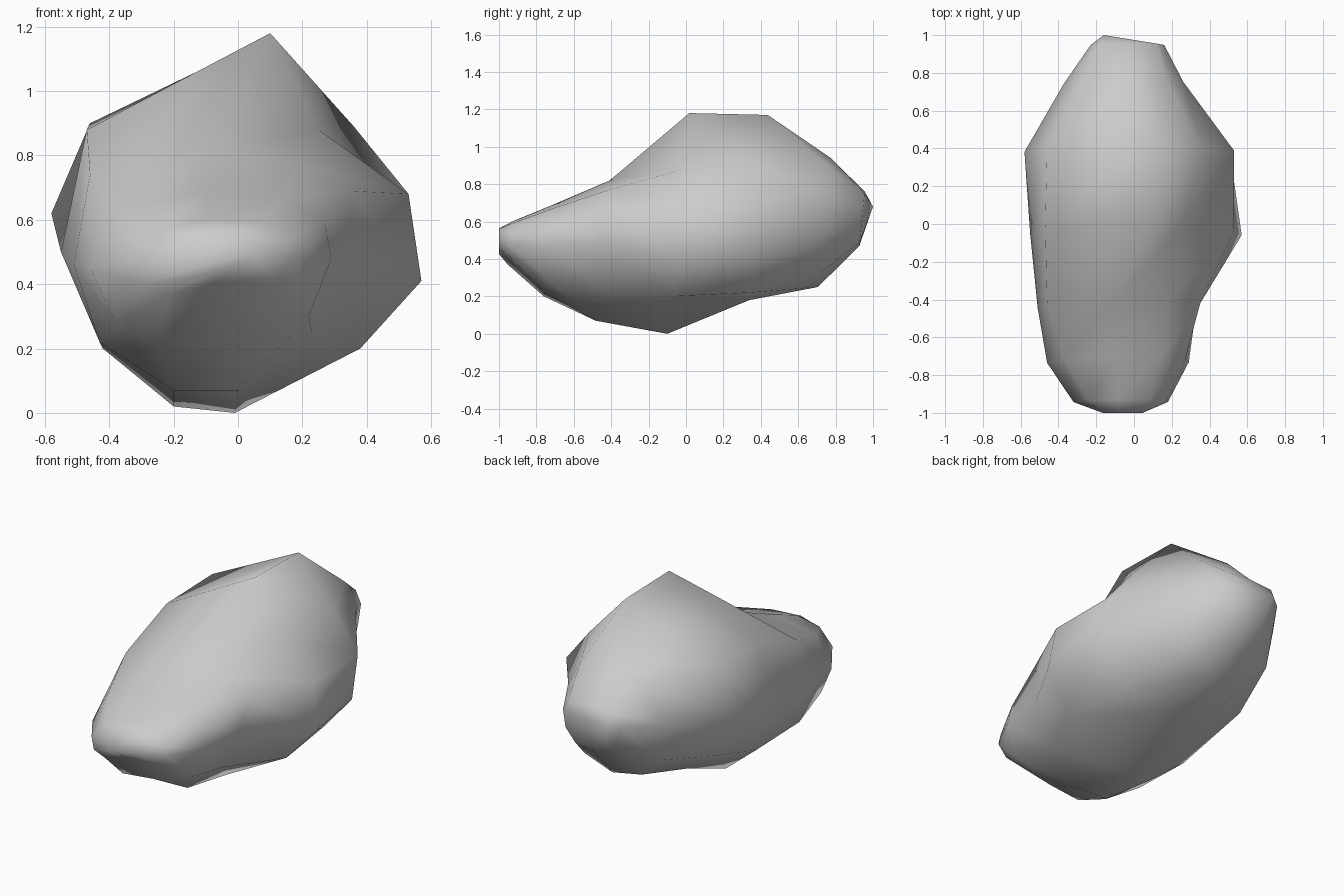
import bpy, bmesh

# Cross-sections front to back as (x, z), clockwise from the top
LEAN = .10  # sections tip backward with height
YS = [-.93, -.72, -.43, -.04, .38, .74, .94]
SECTIONS = [
    [(-.09, .60), (.08, .59), (.17, .54), (.18, .48), (.12, .42), (-.08, .40), (-.22, .37), (-.30, .40), (-.32, .47), (-.24, .57)],
    [(-.10, .69), (.14, .67), (.27, .59), (.29, .48), (.22, .30), (-.04, .22), (-.24, .20), (-.38, .28), (-.46, .45), (-.37, .63)],
    [(-.10, .82), (.18, .77), (.35, .69), (.33, .48), (.23, .25), (.00, .07), (-.20, .07), (-.43, .22), (-.51, .46), (-.46, .74)],
    [(.10, 1.18), (.25, .88), (.53, .68), (.57, .41), (.38, .20), (-.01, .00), (-.20, .02), (-.42, .20), (-.55, .50), (-.47, .88)],
    [(.10, 1.17), (.36, .89), (.53, .68), (.51, .42), (.34, .22), (.02, .18), (-.25, .20), (-.46, .34), (-.58, .62), (-.46, .90)],
    [(-.02, .94), (.17, .89), (.26, .74), (.26, .52), (.18, .32), (.00, .25), (-.20, .29), (-.34, .42), (-.37, .65), (-.26, .87)],
    [(-.03, .76), (.12, .75), (.16, .68), (.15, .57), (.09, .49), (-.03, .47), (-.13, .50), (-.19, .57), (-.23, .67), (-.18, .75)],
]

# Boulder: loft the sections into one closed skin
bm = bmesh.new()
rings = [[bm.verts.new((x, y + LEAN * (z - .6), z)) for x, z in pts]
         for y, pts in zip(YS, SECTIONS)]

# Blunt nose: a shrunken, flat copy of the first section
nose = [bm.verts.new((-.06 + (x + .07) * .42, -1, .495 + (z - .485) * .6))
        for x, z in SECTIONS[0]]
rings.insert(0, nose)

for a, b in zip(rings, rings[1:]):
    n = len(a)
    for i in range(n):
        j = (i + 1) % n
        bm.faces.new((a[i], a[j], b[j], b[i]))

# Nose cap and slightly pointed back cap
bm.faces.new(nose)
tip = bm.verts.new((-.16, 1.0, .68))
last = rings[-1]
for i in range(len(last)):
    bm.faces.new((last[i], last[(i + 1) % len(last)], tip))

bmesh.ops.recalc_face_normals(bm, faces=bm.faces[:])
mesh = bpy.data.meshes.new("boulder")
bm.to_mesh(mesh)
bm.free()
boulder = bpy.data.objects.new("boulder", mesh)
bpy.context.collection.objects.link(boulder)

# Smooth shading with only the hardest ridges kept sharp
bpy.context.view_layer.objects.active = boulder
boulder.select_set(True)
bpy.ops.object.shade_smooth_by_angle(angle=1.2)
